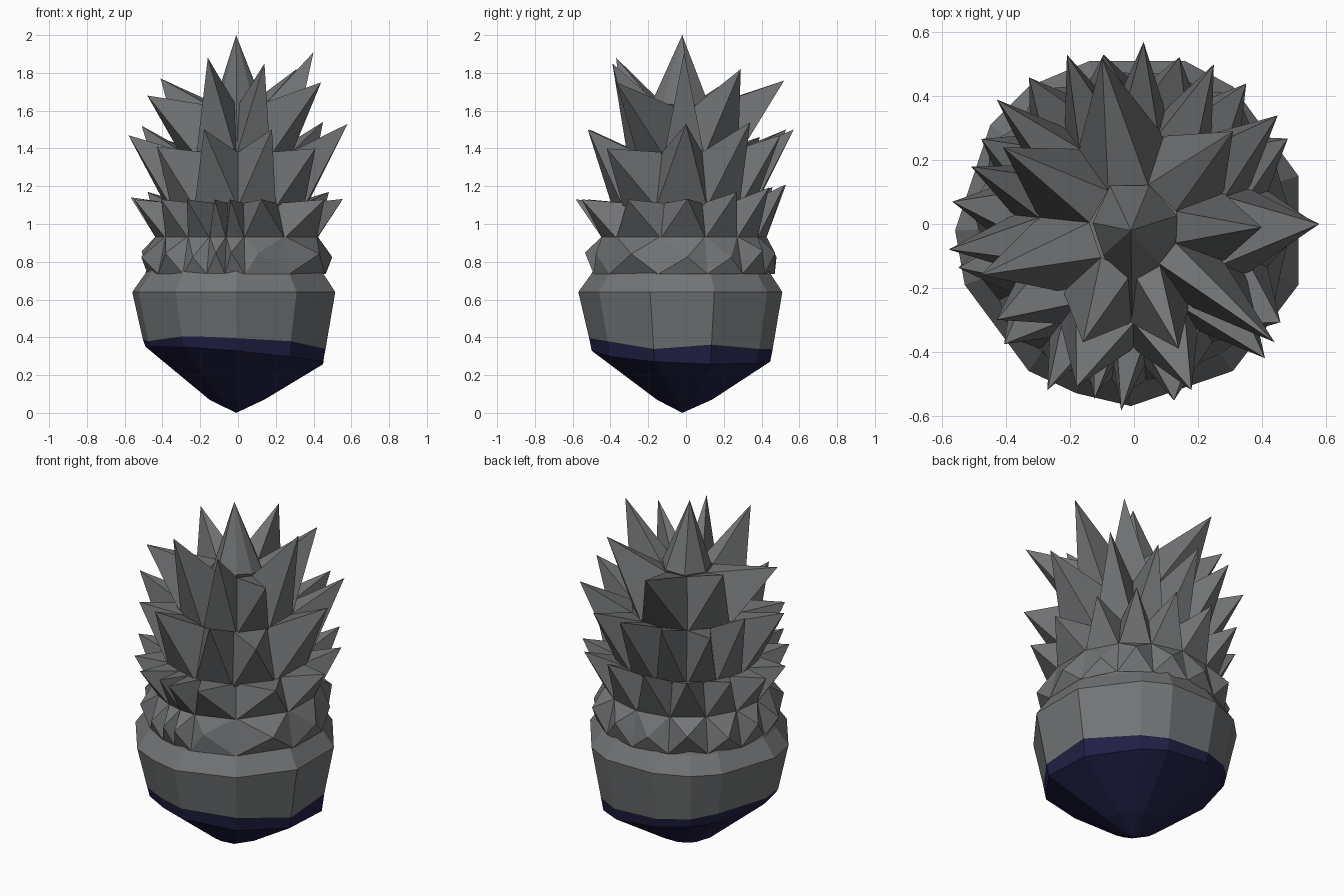
import bpy, bmesh, math, random
from mathutils import Vector

random.seed(4)
cube = bpy.data.objects.get("Cube")
if cube:
    bpy.data.objects.remove(cube, do_unlink=True)


def material(name, colour):
    m = bpy.data.materials.new(name)
    m.use_nodes = True
    m.diffuse_color = colour
    m.node_tree.nodes["Principled BSDF"].inputs["Base Color"].default_value = colour
    return m


GREY = material("slate_grey", (0.17, 0.175, 0.18, 1))
NAVY = material("dark_navy", (0.015, 0.014, 0.06, 1))


def finish(bm, name, mats):
    bmesh.ops.recalc_face_normals(bm, faces=bm.faces[:])
    me = bpy.data.meshes.new(name)
    bm.to_mesh(me)
    bm.free()
    for m in mats:
        me.materials.append(m)
    ob = bpy.data.objects.new(name, me)
    bpy.context.collection.objects.link(ob)


def polar(r, a, z):
    return Vector((r * math.cos(a), r * math.sin(a) - 0.01, z))


# Faceted bowl: an irregular outline scaled through a stack of rings
OUTLINE = [(0.515, -0.19), (0.515, 0.15), (0.31, 0.43), (0.16, 0.51), (-0.14, 0.51),
           (-0.33, 0.43), (-0.45, 0.31), (-0.56, -0.02), (-0.53, -0.19),
           (-0.33, -0.46), (-0.18, -0.53), (-0.01, -0.57), (0.31, -0.46)]
# scale, height, slope
RINGS = [(0.27, 0.07, 0), (0.875, 0.305, -0.08), (0.9, 0.37, -0.04), (1, 0.64, 0),
         (0.88, 0.735, 0), (0.72, 0.93, 0), (0.58, 1.11, 0), (0.45, 1.35, 0)]


def build_bowl():
    bm = bmesh.new()
    loops = []
    for i, (s, z, slope) in enumerate(RINGS):
        wave = 0.015 if i == 2 else 0
        loops.append([bm.verts.new((x * s, y * s, z + slope * (x + y / 2) + wave * math.sin(9 * y)))
                      for x, y in OUTLINE])
    n = len(OUTLINE)
    tip = bm.verts.new((-0.01, -0.02, 0))
    for j in range(n):
        k = (j + 1) % n
        bm.faces.new((tip, loops[0][k], loops[0][j])).material_index = 1
        for i in range(len(loops) - 1):
            f = bm.faces.new((loops[i][j], loops[i][k], loops[i + 1][k], loops[i + 1][j]))
            f.material_index = 1 if i < 2 else 0
    bm.faces.new(loops[-1])
    finish(bm, "bowl_and_core", [GREY, NAVY])


# A ring of four-sided spikes; base corners fall midway between neighbouring tips
def build_tier(name, tips, low, high):
    bm = bmesh.new()
    angles = [math.atan2(t[1], t[0]) % math.tau for t in tips]
    n = len(tips)
    mids = [angles[i] + ((angles[(i + 1) % n] - angles[i]) % math.tau) / 2 for i in range(n)]
    bottom = [bm.verts.new(polar(low[0], a, low[1])) for a in mids]
    top = [bm.verts.new(polar(high[0], a, high[1])) for a in mids]
    for i, t in enumerate(tips):
        apex = bm.verts.new(t)
        quad = (bottom[i - 1], bottom[i], top[i], top[i - 1])
        for j in range(4):
            bm.faces.new((quad[j], quad[(j + 1) % 4], apex))
    finish(bm, name, [GREY])


build_bowl()

# Two lower tiers of short spikes sharing the same bearings; one front panel stays flat
BEARINGS = [2, 30, 52, 75, 100, 125, 150, 172, 193, 222, 242, 257, 266, 283, 327]
stubby, short = [], []
for deg in BEARINGS:
    a = math.radians(deg)
    r = 0.465 if deg == 283 else 0.51
    stubby.append(polar(r + random.uniform(-0.02, 0.02), a, 0.84 + random.uniform(-0.02, 0.03)))
    rise = 0.08 * max(0, math.sin(a))
    short.append(polar(0.56 + random.uniform(-0.02, 0.02), a, 1.13 + rise))
build_tier("stubby_spikes", stubby, (0.48, 0.735), (0.435, 0.935))
build_tier("short_spikes", short, (0.435, 0.925), (0.37, 1.11))

# Long spikes
build_tier("long_spikes",
           [(0.58, 0, 1.53), (0.45, 0.34, 1.54), (0.25, 0.50, 1.47), (0.03, 0.57, 1.5),
            (-0.21, 0.53, 1.5), (-0.43, 0.39, 1.46), (-0.51, 0.18, 1.52), (-0.58, -0.08, 1.47),
            (-0.43, -0.30, 1.41), (-0.18, -0.51, 1.5), (0.18, -0.52, 1.5), (0.41, -0.42, 1.4)],
           (0.38, 1.09), (0.30, 1.38))

# Upper spikes
build_tier("upper_spikes",
           [(0.40, -0.01, 1.91), (0.31, 0.29, 1.82), (-0.10, 0.52, 1.76), (-0.41, 0.24, 1.77),
            (-0.48, -0.16, 1.68), (-0.16, -0.37, 1.88), (0.14, -0.39, 1.85), (0.44, -0.37, 1.75)],
           (0.30, 1.36), (0.14, 1.62))

# Central crown spike, running down at the front between two upper spikes
bm = bmesh.new()
crown = [bm.verts.new(polar(r, math.radians(d), z))
         for d, r, z in ((15, 0.14, 1.63), (70, 0.14, 1.63), (120, 0.15, 1.63), (174, 0.13, 1.62),
                         (222, 0.13, 1.62), (269, 0.30, 1.36), (305, 0.14, 1.64), (340, 0.14, 1.63))]
peak = bm.verts.new((-0.01, -0.02, 2))
base = bm.verts.new((0, 0, 1.4))
for i, v in enumerate(crown):
    bm.faces.new((crown[i - 1], v, peak))
    bm.faces.new((v, crown[i - 1], base))
finish(bm, "crown_spike", [GREY])
